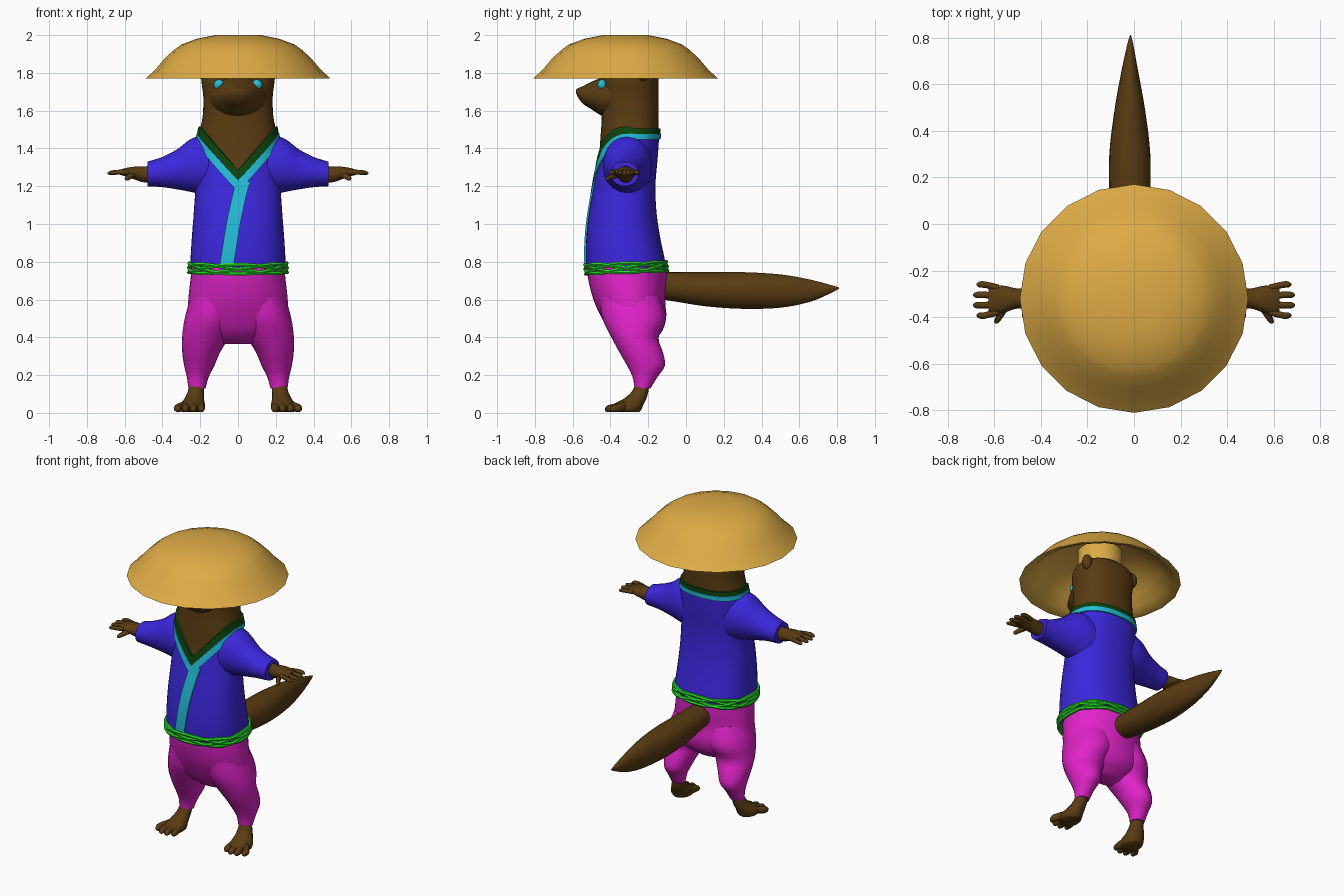
import bpy, bmesh, math
from math import sin, cos, pi, tau
from mathutils import Matrix, Vector

cube = bpy.data.objects.get("Cube")
if cube:
    bpy.data.objects.remove(cube)


def material(name, r, g, b):
    m = bpy.data.materials.new(name)
    m.use_nodes = True
    m.diffuse_color = (r, g, b, 1)
    bsdf = m.node_tree.nodes["Principled BSDF"]
    bsdf.inputs["Base Color"].default_value = (r, g, b, 1)
    bsdf.inputs["Roughness"].default_value = 0.8
    return m


STRAW = material("straw", .73, .41, .06)
FUR = material("brown fur", .1, .045, .006)
BLUE = material("blue cloth", .045, .02, .72)
CYAN = material("cyan trim", .017, .51, .68)
GREEN = material("dark green lining", .004, .06, .004)
PINK = material("magenta cloth", .75, .017, .58)
LIME = material("lime rope", .017, .72, .02)


def finish(bm, name, mat, mirror=False):
    bmesh.ops.recalc_face_normals(bm, faces=bm.faces)
    me = bpy.data.meshes.new(name)
    bm.to_mesh(me)
    bm.free()
    me.materials.append(mat)
    ob = bpy.data.objects.new(name, me)
    bpy.context.collection.objects.link(ob)
    bpy.ops.object.select_all(action="DESELECT")
    ob.select_set(True)
    bpy.context.view_layer.objects.active = ob
    bpy.ops.object.shade_smooth_by_angle(angle=math.radians(50))
    if mirror:
        ob.modifiers.new("mirror", "MIRROR").use_axis[0] = True
    return ob


def skin_loops(name, rows, mat, caps=True, loop=False, mirror=False):
    """Bridge a list of closed point loops."""
    bm = bmesh.new()
    rings = [[bm.verts.new(p) for p in row] for row in rows]
    n = len(rings[0])
    for a, b in zip(rings, rings[1:] + (rings[:1] if loop else [])):
        for i in range(n):
            j = (i + 1) % n
            bm.faces.new((a[i], a[j], b[j], b[i]))
    if caps and not loop:
        bm.faces.new(rings[0])
        bm.faces.new(rings[-1])
    return finish(bm, name, mat, mirror)


def smooth_rows(rows, steps=4):
    """Catmull-Rom interpolation of rows of numbers."""
    out = []
    for i in range(len(rows) - 1):
        a, b, c, d = (rows[max(0, min(len(rows) - 1, i + k))] for k in (-1, 0, 1, 2))
        for s in range(steps):
            t = s / steps
            out.append([q + .5 * t * (r - p + t * (2 * p - 5 * q + 4 * r - s4 + t * (3 * (q - r) + s4 - p)))
                        for p, q, r, s4 in zip(a, b, c, d)])
    return out + [list(rows[-1])]


def loft(name, sections, mat, plane="XY", sides=20, steps=4, mirror=False):
    """Sections are x, y, z and the two radii in the given plane."""
    u, v = ("XYZ".index(c) for c in plane)
    rows = []
    for s in smooth_rows(sections, steps):
        row = []
        for k in range(sides):
            p = Vector(s[:3])
            p[u] += s[3] * cos(tau * k / sides)
            p[v] += s[4] * sin(tau * k / sides)
            row.append(p)
        rows.append(row)
    return skin_loops(name, rows, mat, mirror=mirror)


def ball(name, centre, size, mat, mirror=False):
    bm = bmesh.new()
    bmesh.ops.create_uvsphere(bm, u_segments=16, v_segments=10, radius=1,
                              matrix=Matrix.Translation(centre) @ Matrix.Diagonal((*size, 1)))
    return finish(bm, name, mat, mirror)


# Trunk profile: height, half width, front y, back y
TRUNK = smooth_rows([
    (.70, .255, -.52, -.10), (.80, .252, -.53, -.11), (.92, .245, -.528, -.135),
    (1.05, .235, -.515, -.155), (1.2, .225, -.49, -.162), (1.35, .22, -.468, -.15),
    (1.47, .212, -.458, -.142), (1.57, .193, -.452, -.14), (1.68, .19, -.455, -.14),
    (1.77, .2, -.45, -.14), (1.83, .18, -.42, -.15), (1.87, .1, -.37, -.2)], 6)
POWER = 2.35


def trunk(z):
    z = max(TRUNK[0][0], min(TRUNK[-1][0], z))
    for a, b in zip(TRUNK, TRUNK[1:]):
        if z <= b[0]:
            t = (z - a[0]) / (b[0] - a[0])
            rx, yf, yb = (p + t * (q - p) for p, q in zip(a[1:], b[1:]))
            return rx, (yf + yb) / 2, (yb - yf) / 2


def around(th, z, off=0):
    rx, cy, ry = trunk(z)
    s, c = sin(th), cos(th)
    return Vector((math.copysign(abs(s) ** (2 / POWER), s) * (rx + off),
                   cy - math.copysign(abs(c) ** (2 / POWER), c) * (ry + off), z))


def on_front(x, z, off):
    rx, cy, ry = trunk(z)
    return Vector((x, cy - ry * (1 - abs(x / rx) ** POWER) ** (1 / POWER) - off, z))


def collar(th):
    return 1.225 + .25 * abs(sin(th)) ** (2 / POWER) if cos(th) > 0 else 1.475


N = 48
ANGLES = [tau * i / N for i in range(N)]

# Neck and head, and the shirt with its crossed neckline
levels = [1.12 + .75 * i / 30 for i in range(31)]
skin_loops("head_and_neck", [[around(a, z, -.006) for a in ANGLES] for z in levels], FUR)
skin_loops("shirt", [[around(a, .77 + (collar(a) - .77) * t / 24) for a in ANGLES]
                     for t in range(25)], BLUE, caps=False)


def neck_band(name, low, high, off, mat):
    rows = []
    for a in ANGLES:
        w = .68 + .32 * cos(a) if cos(a) > 0 else .5
        z0, z1 = collar(a) + low * w, collar(a) + high * w
        rows.append([around(a, z0, -.012), around(a, z0, off), around(a, z1, off), around(a, z1, -.012)])
    skin_loops(name, rows, mat, loop=True)


neck_band("collar_trim", -.055, .005, .009, CYAN)
neck_band("collar_lining", 0, .06, .006, GREEN)

# Diagonal front lapel
rows = []
for x, z in smooth_rows([(.03, 1.225), (.012, 1.17), (-.025, 1.0), (-.06, .78)], 6):
    l, r = x - .037, x + .037
    rows.append([on_front(l, z, -.004), on_front(l, z, .009), on_front(r, z, .009), on_front(r, z, -.004)])
skin_loops("lapel", rows, CYAN)

# Sleeves, arms, hands
loft("sleeves", [(.08, -.31, 1.29, .12, .17), (.18, -.31, 1.31, .13, .158), (.25, -.315, 1.31, .12, .14),
                 (.32, -.32, 1.29, .10, .107), (.40, -.325, 1.275, .085, .08), (.48, -.325, 1.265, .075, .065)],
     BLUE, "YZ", mirror=True)
loft("hands", [(.42, -.32, 1.265, .045, .045), (.5, -.32, 1.263, .043, .043), (.55, -.322, 1.27, .056, .034),
               (.59, -.325, 1.274, .06, .024), (.625, -.325, 1.274, .05, .014)], FUR, "YZ", 14, mirror=True)
for i, tip in enumerate((.675, .69, .69, .675)):
    y = -.275 - .034 * i
    spread = y - .3 * (-.325 - y)
    loft(f"finger_{i + 1}", [(.58, y, 1.274, .015, .014), (.64, spread, 1.274, .014, .013),
                             (tip - .012, spread, 1.27, .013, .011), (tip, spread, 1.268, .004, .004)],
         FUR, "YZ", 8, 2, True)
loft("thumb", [(.55, -.35, 1.265, .022, .018), (.575, -.395, 1.25, .016, .014),
               (.588, -.418, 1.24, .013, .011), (.59, -.428, 1.238, .004, .004)], FUR, "XZ", 8, 2, True)

# Muzzle, eyes, ears
loft("muzzle", [(0, -.38, 1.68, .16, .13), (0, -.45, 1.675, .13, .10), (0, -.50, 1.68, .10, .073),
                (0, -.545, 1.683, .07, .047), (0, -.572, 1.695, .04, .024), (0, -.582, 1.703, .012, .008)],
     FUR, "XZ")
ball("eyes", (.1, -.444, 1.737), (.029, .024, .028), CYAN, True)
ball("ears", (.175, -.23, 1.805), (.035, .03, .05), FUR, True)

# Trousers
loft("trouser_hips", [(0, -.31, .78, .245, .205), (0, -.31, .72, .25, .21), (0, -.30, .6, .263, .19),
                      (0, -.275, .5, .262, .17), (0, -.265, .42, .2, .13), (0, -.265, .365, .1, .06)],
     PINK, sides=32)
loft("trouser_legs", [(.12, -.30, .62, .13, .16), (.142, -.275, .5, .14, .168), (.172, -.27, .4, .124, .125),
                      (.195, -.237, .32, .1, .115), (.205, -.212, .25, .08, .1), (.213, -.217, .19, .058, .066),
                      (.217, -.23, .13, .045, .042)], PINK, mirror=True)

# Feet and toes
loft("feet", [(.215, -.225, .19, .036, .034), (.222, -.24, .12, .042, .042), (.232, -.27, .075, .052, .06),
              (.24, -.305, .045, .065, .08), (.242, -.315, .02, .066, .08), (.242, -.315, .006, .055, .07)],
     FUR, sides=16, mirror=True)
for i in range(4):
    x, tip = .203 + .027 * i, -.395 - .035 * sin(pi * (i + .7) / 4)
    end = x - .008 + .014 * i
    loft(f"toe_{i + 1}", [(x, -.32, .035, .022, .026), (end, tip + .04, .026, .02, .022),
                          (end, tip + .01, .021, .017, .017), (end, tip, .018, .005, .005)],
         FUR, "XZ", 10, 3, True)

# Tail
loft("tail", [(-.018, -.16, .675, .07, .07), (-.018, -.06, .668, .08, .078), (-.018, .1, .655, .087, .09),
              (-.018, .3, .648, .088, .097), (-.018, .5, .645, .064, .088), (-.018, .66, .647, .035, .058),
              (-.016, .77, .656, .013, .02), (-.015, .81, .661, .002, .003)], FUR, "XZ")

# Belt of crossing ropes
for k in range(4):
    rows = []
    for i in range(72):
        a = tau * i / 72
        z = .768 - .008 * cos(a) + .024 * sin(2 * a + k * pi / 2)
        centre = around(a, z, .005)
        out = Vector((sin(a), -cos(a), 0))
        rows.append([centre + .011 * (cos(tau * j / 6) * out + Vector((0, 0, sin(tau * j / 6)))) for j in range(6)])
    skin_loops(f"belt_rope_{k + 1}", rows, LIME, loop=True)

# Hat: hollow bowl with an inner head ring
bowl = [(.1, 1.98), (.21, 1.96), (.29, 1.92), (.365, 1.86), (.42, 1.80), (.475, 1.77), (.49, 1.77),
        (.44, 1.815), (.385, 1.88), (.335, 1.925), (.3, 1.95), (.22, 1.98), (.12, 2.0)]
loft("hat", [(0, -.32, z, r, r) for r, z in bowl], STRAW, sides=20, steps=1)
ring = [(.12, 1.975), (.12, 1.86), (.135, 1.86), (.135, 1.975)]
skin_loops("hat_head_ring", [[(r * sin(a), -.32 + r * cos(a), z) for r, z in ring] for a in ANGLES[::2]],
           STRAW, loop=True)
